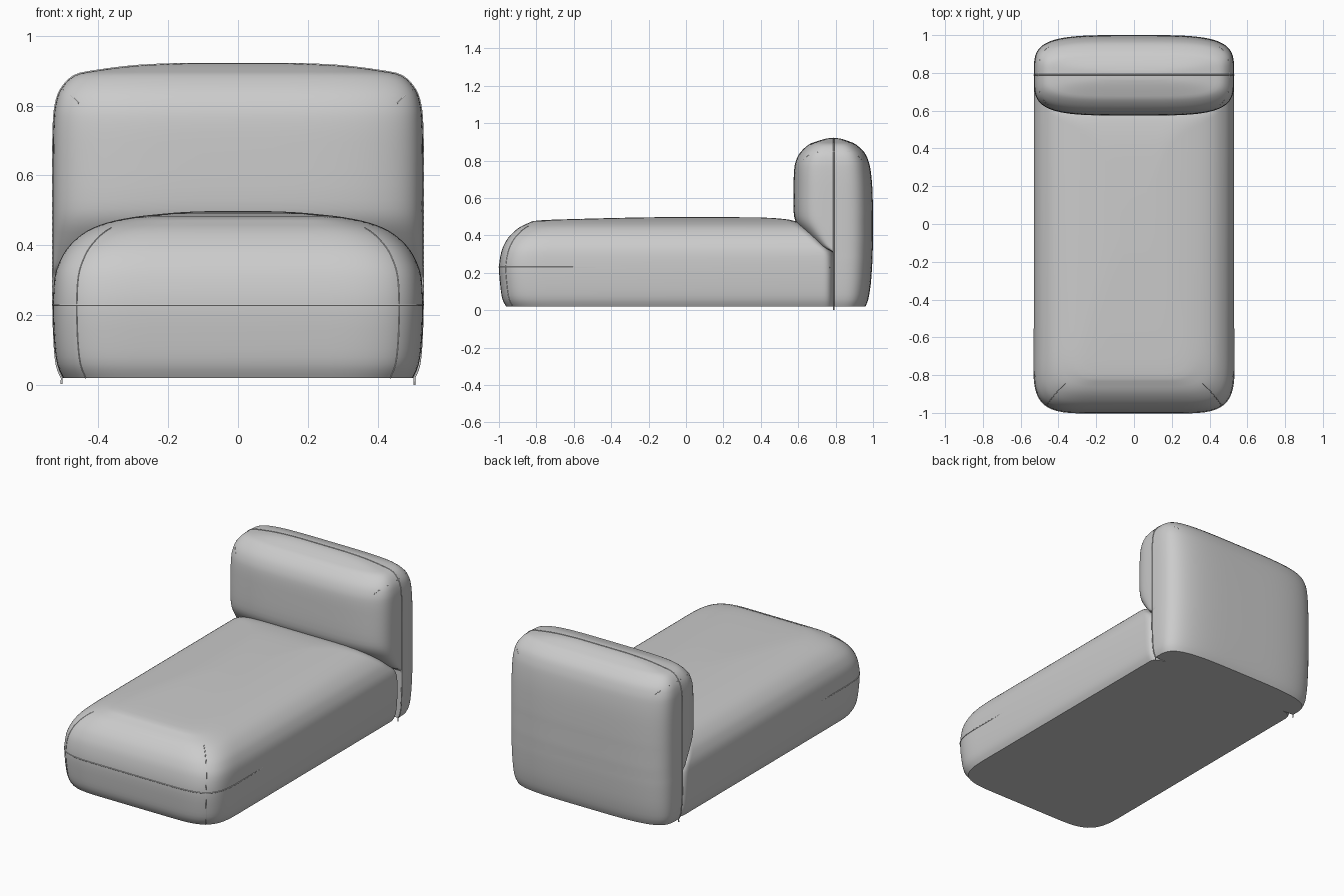
import bpy, bmesh, math
from mathutils import Vector
from mathutils.bvhtree import BVHTree

if "Cube" in bpy.data.objects:
    bpy.data.objects.remove(bpy.data.objects["Cube"])

N = 96   # points round each ring


def spow(v, p):
    return math.copysign(abs(v) ** p, v)


def ring(z, hx, y0, y1, c0, c1, rx):
    # plan outline: straight sides joined by squarish super-elliptic corners
    pts = []
    for i in range(N):
        a = 2 * math.pi * (i + 0.5) / N
        c, s = spow(math.cos(a), 0.5), spow(math.sin(a), 0.5)
        x = math.copysign(hx - rx, c) + rx * c
        y = c1 + (y1 - c1) * s if s > 0 else c0 + (c0 - y0) * s
        pts.append(Vector((x, y, z)))
    return pts


def smooth_rows(rows, steps=3):
    # Catmull-Rom interpolation between profile rows
    out = []
    for i in range(len(rows) - 1):
        p = [rows[max(0, min(len(rows) - 1, i + k))] for k in (-1, 0, 1, 2)]
        for j in range(steps):
            t = j / steps
            out.append([0.5 * (2 * b + (c - a) * t + (2 * a - 5 * b + 4 * c - d) * t * t
                        + (3 * b - a - 3 * c + d) * t ** 3) for a, b, c, d in zip(*p)])
    return out + [rows[-1]]


def loft(name, rings):
    bm = bmesh.new()
    loops = [[bm.verts.new(p) for p in r] for r in rings]
    for a, b in zip(loops, loops[1:]):
        for i in range(N):
            j = (i + 1) % N
            bm.faces.new((a[i], a[j], b[j], b[i]))
    bm.faces.new(loops[0][::-1])
    bm.faces.new(loops[-1])
    bmesh.ops.recalc_face_normals(bm, faces=bm.faces[:])
    tree = BVHTree.FromBMesh(bm)
    me = bpy.data.meshes.new(name)
    bm.to_mesh(me)
    bm.free()
    ob = bpy.data.objects.new(name, me)
    bpy.context.collection.objects.link(ob)
    bpy.context.view_layer.objects.active = ob
    ob.select_set(True)
    bpy.ops.object.shade_smooth_by_angle(angle=math.radians(40))
    ob.select_set(False)
    return tree


def seam(name, pts, tree, tail=(), r=0.003):
    # thin stitched seam lying on a cushion surface
    pts = [tree.find_nearest(Vector(p))[0] for p in pts] + [Vector(p) for p in tail]
    cu = bpy.data.curves.new(name, 'CURVE')
    cu.dimensions = '3D'
    cu.bevel_depth = r
    cu.bevel_resolution = 1
    sp = cu.splines.new('POLY')
    sp.points.add(len(pts) - 1)
    for q, p in zip(sp.points, pts):
        q.co = (*p, 1)
    ob = bpy.data.objects.new(name, cu)
    bpy.context.collection.objects.link(ob)


# seat cushion rows: z, half width, front y, back y
seat_rows = smooth_rows([
    (0.02, 0.500, -0.962, 0.80), (0.06, 0.518, -0.982, 0.80),
    (0.13, 0.527, -0.993, 0.80), (0.23, 0.530, -1.000, 0.80),
    (0.31, 0.525, -0.988, 0.79), (0.36, 0.508, -0.968, 0.74),
    (0.40, 0.482, -0.940, 0.70), (0.44, 0.435, -0.895, 0.65),
    (0.465, 0.375, -0.845, 0.61), (0.48, 0.305, -0.79, 0.57),
    (0.488, 0.24, -0.58, 0.52), (0.495, 0.16, -0.30, 0.42), (0.498, 0.08, -0.1, 0.2)])
seat_rings = [ring(z, hx, y0, y1, y0 + min(0.3, 0.45 * (y1 - y0)),
                   y1 - 0.09, hx * 0.63) for z, hx, y0, y1 in seat_rows]
seat = loft("seat_cushion", seat_rings)

# backrest cushion rows, centred on its seam plane
YC = 0.79
back_rows = smooth_rows([
    (0.02, 0.505, YC, 0.960), (0.06, 0.520, YC, 0.975), (0.14, 0.527, YC, 0.988),
    (0.25, 0.530, YC, 0.996), (0.305, 0.530, YC, 0.998), (0.335, 0.530, 0.72, 0.999),
    (0.37, 0.530, 0.675, 1.0), (0.42, 0.530, 0.625, 1.0), (0.47, 0.530, 0.588, 1.0),
    (0.53, 0.530, 0.575, 1.0), (0.66, 0.530, 0.575, 0.996), (0.75, 0.528, 0.578, 0.987),
    (0.80, 0.523, 0.588, 0.975), (0.845, 0.508, 0.612, 0.953), (0.885, 0.470, 0.655, 0.91),
    (0.90, 0.405, 0.69, 0.88), (0.914, 0.29, 0.735, 0.84), (0.92, 0.16, 0.765, 0.81)])
back = loft("backrest_cushion", [ring(z, hx, min(y0, YC), y1, YC, YC, hx)
                                 for z, hx, y0, y1 in back_rows])

# horizontal seam round the seat
half = [p for p in ring(0.23, 0.53, -1.0, 0.8, -0.7, 0.71, 0.334)[N // 2:]]
seam("seat_seam", [(-0.53, YC, 0.23)] + half + [(0.53, YC, 0.23)], seat)

# seam over the backrest, running down to the floor on both sides
arch = [(hx, YC, z) for z, hx, _, _ in back_rows]
path = arch + [(-x, y, z) for x, y, z in reversed(arch)]
seam("backrest_seam", path, back, tail=[(-0.505, YC, 0.003)])
seam("backrest_seam_end", [(0.505, YC, 0.02)], back, tail=[(0.505, YC, 0.0)])

# mitred corner seams
for s, side in ((-1, "left"), (1, "right")):
    k = int(N * 0.855) if s > 0 else N - 1 - int(N * 0.855) + N // 2 - N
    k = k if s > 0 else (N // 2 - 1 - int(N * 0.855)) % N
    seam("seat_corner_seam_" + side, [r[k] for r in seat_rings if r[k].z < 0.45], seat, r=0.002)
    seam("backrest_corner_seam_" + side,
         [(s * x, y, z) for x, y, z in ((0.46, 0.62, 0.81), (0.48, 0.65, 0.83), (0.50, 0.70, 0.845),
          (0.512, YC, 0.85), (0.50, 0.87, 0.848), (0.48, 0.93, 0.83), (0.46, 0.955, 0.815))],
         back, r=0.002)
